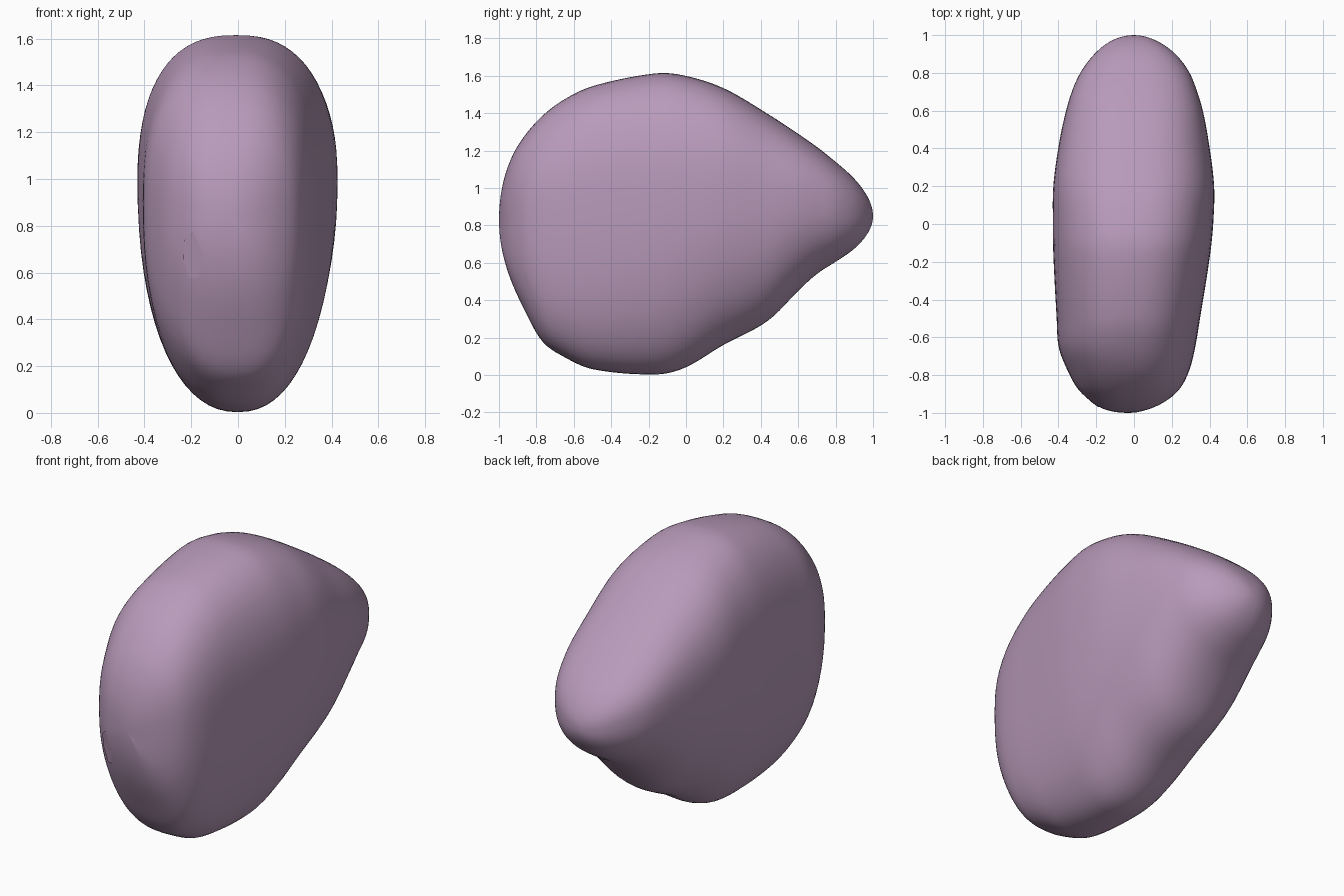
import bpy, bmesh, math
from mathutils import Vector
from mathutils.bvhtree import BVHTree

if "Cube" in bpy.data.objects:
    bpy.data.objects.remove(bpy.data.objects["Cube"])

mauve = bpy.data.materials.new("dusty mauve")
mauve.diffuse_color = (0.48, 0.325, 0.49, 1)
mauve.use_nodes = True
mauve.node_tree.nodes["Principled BSDF"].inputs["Base Color"].default_value = mauve.diffuse_color

# Stations along the body: y, bottom z, top z, left x, right x
STATIONS = [
    (-1.00, 0.83, 0.83, -0.04, -0.04),
    (-0.98, 0.65, 1.02, -0.16, 0.08),
    (-0.93, 0.49, 1.17, -0.24, 0.18),
    (-0.87, 0.36, 1.27, -0.30, 0.245),
    (-0.77, 0.18, 1.385, -0.355, 0.295),
    (-0.65, 0.095, 1.475, -0.40, 0.325),
    (-0.50, 0.03, 1.545, -0.41, 0.35),
    (-0.15, 0.002, 1.615, -0.428, 0.405),
    (0.00, 0.04, 1.60, -0.43, 0.42),
    (0.20, 0.16, 1.535, -0.428, 0.425),
    (0.44, 0.29, 1.395, -0.395, 0.395),
    (0.60, 0.45, 1.29, -0.36, 0.365),
    (0.70, 0.54, 1.22, -0.33, 0.335),
    (0.80, 0.605, 1.14, -0.285, 0.295),
    (0.90, 0.675, 1.05, -0.21, 0.22),
    (0.97, 0.755, 0.955, -0.12, 0.12),
    (1.00, 0.85, 0.85, 0.0, 0.0),
]
ANG = [math.acos(-s[0]) for s in STATIONS]


def sample(a):
    """Cubic interpolation of the stations, by angle so both ends stay round."""
    i = max(k for k in range(len(ANG) - 1) if ANG[k] <= a)
    h = ANG[i + 1] - ANG[i]
    t = (a - ANG[i]) / h

    def slope(k, c):
        lo, hi = max(k - 1, 0), min(k + 1, len(ANG) - 1)
        return (STATIONS[hi][c] - STATIONS[lo][c]) / (ANG[hi] - ANG[lo])

    out = []
    for c in range(1, 5):
        p, q = STATIONS[i][c], STATIONS[i + 1][c]
        out.append((2*t**3 - 3*t**2 + 1) * p + (t**3 - 2*t**2 + t) * h * slope(i, c)
                   + (3*t**2 - 2*t**3) * q + (t**3 - t**2) * h * slope(i + 1, c))
    return out


def power(v, e):
    return math.copysign(abs(v) ** e, v)


def section(a, n):
    """Egg-shaped cross-section: broad shoulders, tapering underside."""
    y = -math.cos(a)
    zb, zt, xl, xr = sample(a)
    mid = zb + (zt - zb) * (0.5 + 0.1 * math.sin(a))
    cx, w = (xl + xr) / 2, (xr - xl) / 2
    low = 2.15 + 0.45 * max(0, -y)
    pts = []
    for k in range(n):
        u = 2 * math.pi * k / n
        c, s = math.cos(u), math.sin(u)
        e = 2 / (2.5 if s > 0 else low)
        # underside centres itself on x = 0
        shift = cx * (1 - 0.9 * max(0, -s) ** 2)
        z = mid + power(s, e) * (zt - mid if s > 0 else mid - zb)
        pts.append((shift + w * power(c, e), y, z))
    return pts


def add_object(name, bm):
    mesh = bpy.data.meshes.new(name)
    bm.to_mesh(mesh)
    mesh.materials.append(mauve)
    mesh.shade_smooth()
    obj = bpy.data.objects.new(name, mesh)
    bpy.context.collection.objects.link(obj)
    return obj


# Body: loft of sections from front tip to back tip
N, RINGS = 72, 90
bm = bmesh.new()
rings = [[bm.verts.new(p) for p in section(math.pi * r / RINGS, N)]
         for r in range(1, RINGS)]
for A, B in zip(rings, rings[1:]):
    for k in range(N):
        j = (k + 1) % N
        bm.faces.new((A[k], A[j], B[j], B[k]))
for ring, tip in ((rings[0], (-0.04, -1, 0.83)), (rings[-1], (0, 1, 0.85))):
    v = bm.verts.new(tip)
    for k in range(N):
        bm.faces.new((ring[k], ring[(k + 1) % N], v))
for _ in range(2):
    bmesh.ops.smooth_vert(bm, verts=bm.verts, factor=0.4,
                          use_axis_x=True, use_axis_y=True, use_axis_z=True)
bmesh.ops.recalc_face_normals(bm, faces=bm.faces)
add_object("body", bm)

# Small six-sided patch lying on the front
tree = BVHTree.FromBMesh(bm)
patch = bmesh.new()
outline = [(-0.19, 0.78), (-0.225, 0.74), (-0.23, 0.66),
           (-0.205, 0.575), (-0.165, 0.58), (-0.15, 0.68)]
verts = []
for x, z in outline:
    hit, nor, _, _ = tree.ray_cast(Vector((x, -3, z)), Vector((0, 1, 0)))
    verts.append(patch.verts.new(hit + nor * 0.005))
patch.faces.new(verts)
patch.normal_update()
if patch.faces[:][0].normal.y > 0:
    bmesh.ops.reverse_faces(patch, faces=patch.faces)
add_object("front_patch", patch)
